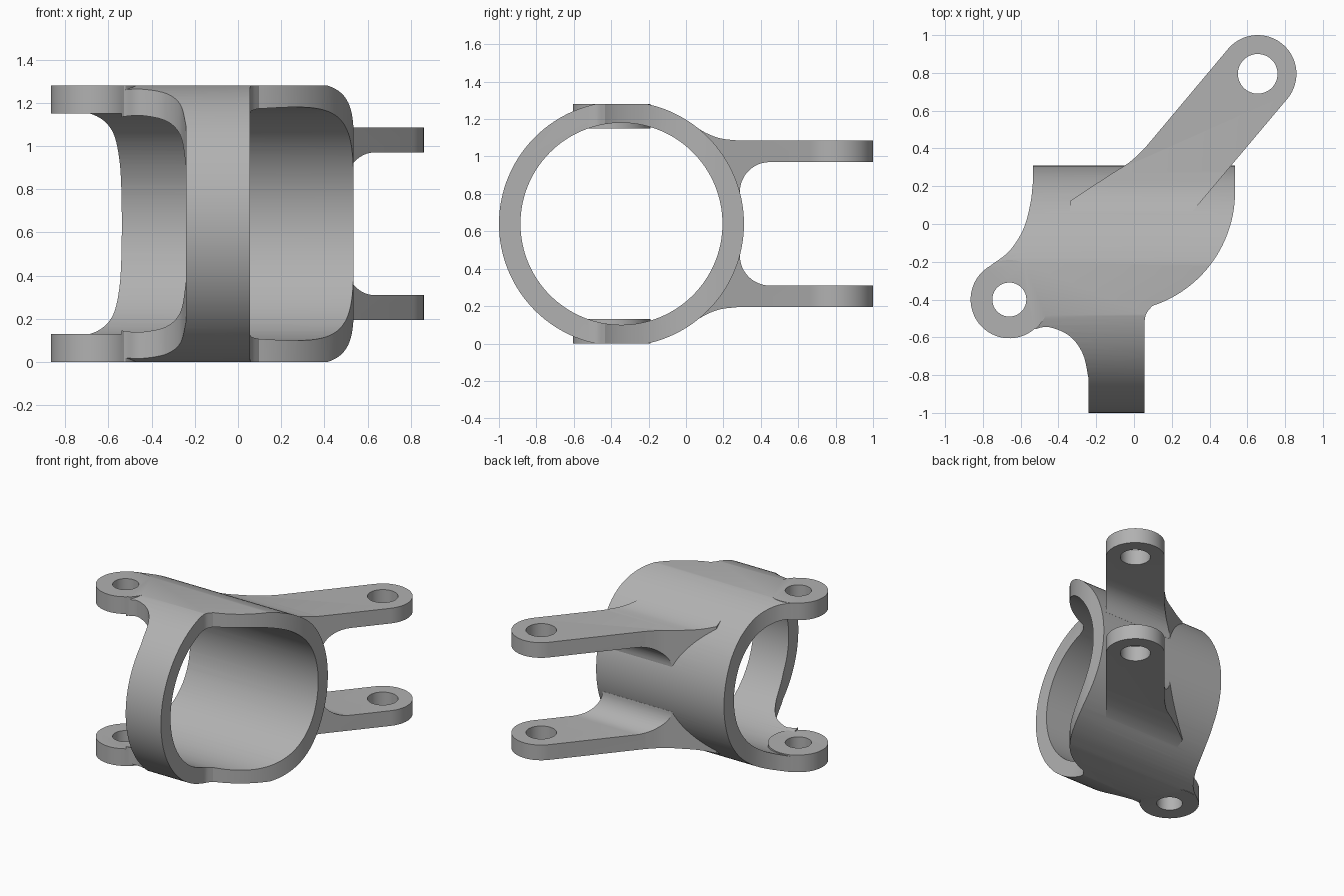
import bpy, bmesh, math
from mathutils import Vector, Matrix

if "Cube" in bpy.data.objects:
    bpy.data.objects.remove(bpy.data.objects["Cube"], do_unlink=True)

AXIS_Y, AXIS_Z = -0.345, 0.64      # bore centre line
R_OUT, R_IN, HEIGHT = 0.655, 0.54, 1.28
LUG, LUG_R = (-0.66, -0.4), 0.205
ARM, ARM_R = (0.655, 0.795), 0.205

mat = bpy.data.materials.new("grey metal")
mat.use_nodes = True
grey = (0.44, 0.44, 0.44, 1)
mat.diffuse_color = grey
mat.node_tree.nodes["Principled BSDF"].inputs["Base Color"].default_value = grey


def arc(c, r, a0, a1, n=32):
    angles = [math.radians(a0 + (a1 - a0) * i / n) for i in range(n + 1)]
    return [(c[0] + r * math.cos(a), c[1] + r * math.sin(a)) for a in angles]


def spline(pts, n=8):
    """Smooth curve through the points."""
    p = [Vector(q) for q in pts]
    p = [2 * p[0] - p[1]] + p + [2 * p[-1] - p[-2]]
    out = []
    for a, b, c, d in zip(p, p[1:], p[2:], p[3:]):
        for i in range(n):
            t = i / n
            v = 0.5 * (2 * b + (c - a) * t + (2 * a - 5 * b + 4 * c - d) * t * t
                       + (3 * b - a - 3 * c + d) * t ** 3)
            out.append(tuple(v))
    return out + [tuple(pts[-1])]


def prism(name, outline, lo, hi, axis="z"):
    """Extrude a closed outline along z (outline in xy) or x (outline in yz)."""
    bm = bmesh.new()
    place = (lambda u, v: (u, v, lo)) if axis == "z" else (lambda u, v: (lo, u, v))
    face = bm.faces.new([bm.verts.new(place(u, v)) for u, v in outline])
    ext = bmesh.ops.extrude_face_region(bm, geom=[face])
    move = Vector((0, 0, hi - lo)) if axis == "z" else Vector((hi - lo, 0, 0))
    bmesh.ops.translate(bm, vec=move,
                        verts=[g for g in ext["geom"] if isinstance(g, bmesh.types.BMVert)])
    bmesh.ops.remove_doubles(bm, verts=bm.verts, dist=1e-5)
    bmesh.ops.recalc_face_normals(bm, faces=bm.faces)
    mesh = bpy.data.meshes.new(name)
    bm.to_mesh(mesh)
    bm.free()
    mesh.materials.append(mat)
    obj = bpy.data.objects.new(name, mesh)
    bpy.context.collection.objects.link(obj)
    return obj


def combine(obj, tool, op):
    mod = obj.modifiers.new(op, "BOOLEAN")
    mod.operation, mod.object, mod.solver = op, tool, "EXACT"
    bpy.context.view_layer.objects.active = obj
    bpy.ops.object.modifier_apply(modifier=mod.name)
    bpy.data.objects.remove(tool, do_unlink=True)


def disc(name, c, r, lo, hi):
    return prism(name, arc(c, r, 0, 360, 64)[:-1], lo, hi)


# Ring body around the x axis
centre = (AXIS_Y, AXIS_Z)
body = prism("clamp_bracket", arc(centre, R_OUT, 0, 360, 128)[:-1], -1.2, 1.2, "x")
combine(body, prism("bore", arc(centre, R_IN, 0, 360, 128)[:-1], -1.3, 1.3, "x"), "DIFFERENCE")

# Clear the gap between the front lugs, then add the lug plates
gap = [(-1, -0.9), (-0.54, -0.9), (-0.54, -0.4), (-1, -0.4)]
combine(body, prism("lug_gap", gap, 0.13, 1.15), "DIFFERENCE")
for lo, hi in ((-0.1, 0.13), (1.15, 1.38)):
    combine(body, disc("front_lug", LUG, LUG_R + 0.004, lo, hi), "UNION")

# Trim the ring to its plan outline: front strap, side sweep, lug
plan = [(-0.24, -1.1), (0.055, -1.1)]
plan += spline([(0.055, -0.52), (0.065, -0.475), (0.096, -0.434)], 5)[:-1]
plan += arc((-0.1, 0.17), 0.635, -72, 0)
plan += [(0.535, 0.4), (-0.535, 0.4)]
plan += spline([(-0.535, 0.22), (-0.549, 0.106), (-0.586, -0.027),
                (-0.66, -0.143), (-0.762, -0.222)])[:-1]
plan += arc(LUG, LUG_R, 120, 310, 40)
plan += spline([(-0.528, -0.557), (-0.45, -0.546), (-0.34, -0.594),
                (-0.27, -0.69), (-0.24, -0.82)])[1:]
combine(body, prism("plan_trim", plan, 0, HEIGHT), "INTERSECT")

# Rear arms: side profile with fillets, trimmed to the slanted plan strip
side = spline([(0.0, 1.197), (0.09, 1.135), (0.18, 1.098), (0.28, 1.085)])
side += [(1.1, 1.085), (1.1, 0.97)]
side += arc((0.448, 0.81), 0.16, 90, 180, 12)
side += arc(centre, 0.6, 14, 58, 16)
heading = math.degrees(math.atan2(0.77, 0.64))
strip = arc(ARM, ARM_R, heading - 90, heading + 90)
strip += spline([(0.06, 0.405), (-0.02, 0.33), (-0.12, 0.265), (-0.22, 0.2), (-0.34, 0.12)])
strip += [(-0.34, -0.1), (0.17, -0.1)]
for level in ("upper", "lower"):
    outline = side if level == "upper" else [(y, HEIGHT - z) for y, z in side]
    arm = prism(level + "_rear_arm", outline, -0.5, 1.0, "x")
    combine(arm, prism("arm_trim", strip, -0.2, 1.5), "INTERSECT")
    combine(body, arm, "UNION")

# Pin holes
combine(body, disc("lug_hole", LUG, 0.09, -0.2, 1.5), "DIFFERENCE")
combine(body, disc("arm_hole", ARM, 0.105, -0.2, 1.5), "DIFFERENCE")

bpy.ops.object.select_all(action="DESELECT")
body.select_set(True)
bpy.context.view_layer.objects.active = body
bpy.ops.object.shade_smooth_by_angle(angle=math.radians(25))
